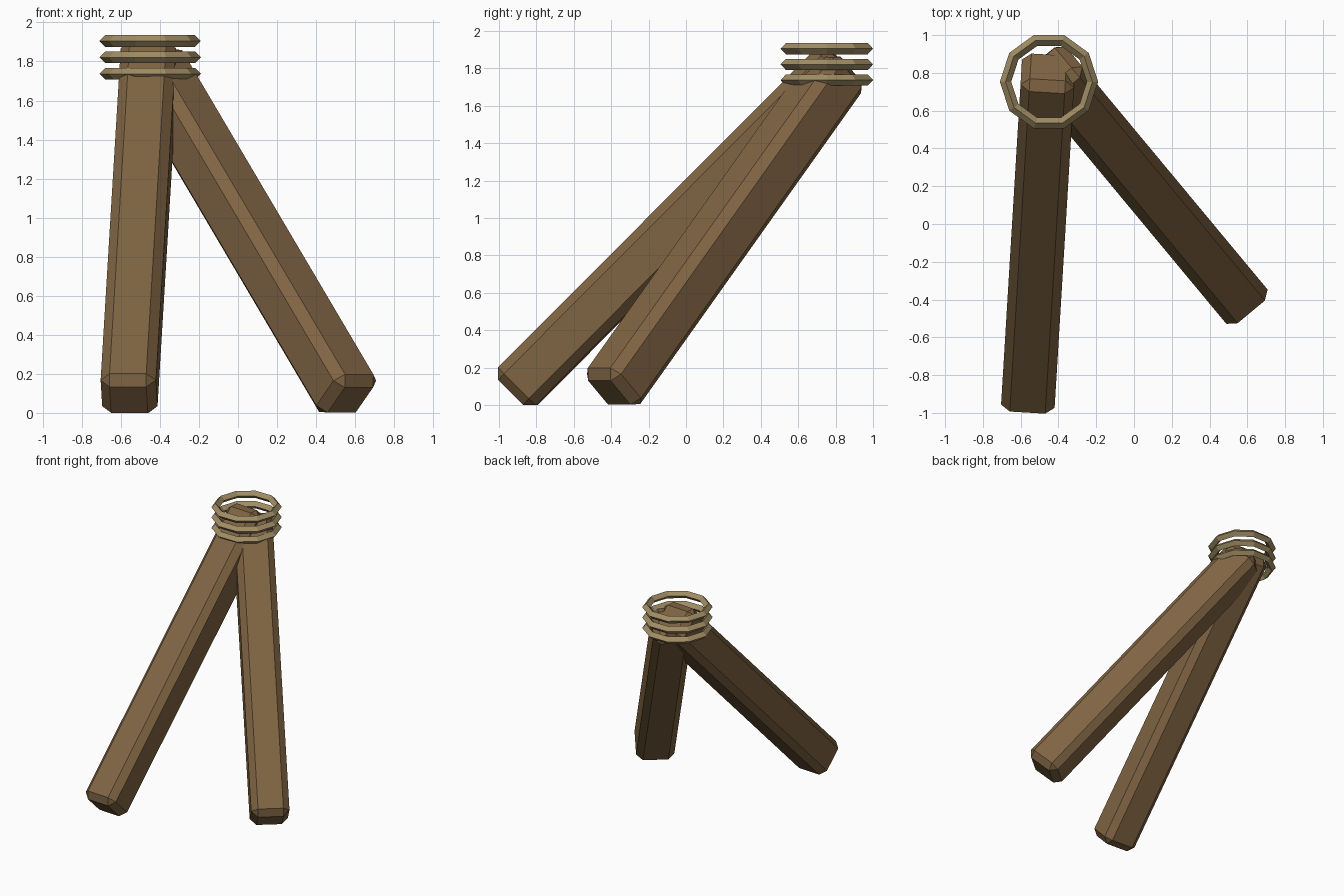
import bpy
import bmesh
from mathutils import Matrix, Vector

if "Cube" in bpy.data.objects:
    bpy.data.objects.remove(bpy.data.objects["Cube"], do_unlink=True)


def make_material(name, colour):
    mat = bpy.data.materials.new(name)
    mat.use_nodes = True
    mat.diffuse_color = (*colour, 1)
    mat.node_tree.nodes["Principled BSDF"].inputs["Base Color"].default_value = (*colour, 1)
    return mat


wood = make_material("brown wood", (0.214, 0.127, 0.056))
rope = make_material("tan rope", (0.36, 0.27, 0.13))


def beam(name, foot, head, width=0.284, chamfer=0.048):
    """Square chamfered beam between the centres of its two end faces."""
    foot, head = Vector(foot), Vector(head)
    axis = (head - foot).normalized()
    side = axis.cross(Vector((0, 0, 1))).normalized()
    up = side.cross(axis)
    frame = Matrix((side, axis, up)).transposed().to_4x4()
    bm = bmesh.new()
    bmesh.ops.create_cube(bm, size=1)
    bmesh.ops.scale(bm, vec=(width, (head - foot).length, width), verts=bm.verts)
    bmesh.ops.bevel(bm, geom=bm.edges[:], offset=chamfer, segments=1,
                    profile=0.5, affect='EDGES')
    bm.transform(Matrix.Translation((foot + head) / 2) @ frame)
    bmesh.ops.recalc_face_normals(bm, faces=bm.faces)
    mesh = bpy.data.meshes.new(name)
    bm.to_mesh(mesh)
    bm.free()
    mesh.materials.append(wood)
    obj = bpy.data.objects.new(name, mesh)
    bpy.context.collection.objects.link(obj)
    return obj


# Two leaning legs that cross at the top
beam("right_leg", (-0.56, -0.932, 0.067), (-0.453, 0.83, 1.835))
beam("left_leg", (0.575, -0.41, 0.066), (-0.447, 0.82, 1.798))

# Three rope loops around the joint
for name, height in (("lower", 1.737), ("middle", 1.821), ("upper", 1.905)):
    bpy.ops.mesh.primitive_torus_add(location=(-0.45, 0.753, height),
                                     major_segments=10, minor_segments=4,
                                     major_radius=0.23, minor_radius=0.03)
    ring = bpy.context.object
    ring.name = name + "_rope_loop"
    ring.data.materials.append(rope)
    ring.data.shade_flat()
